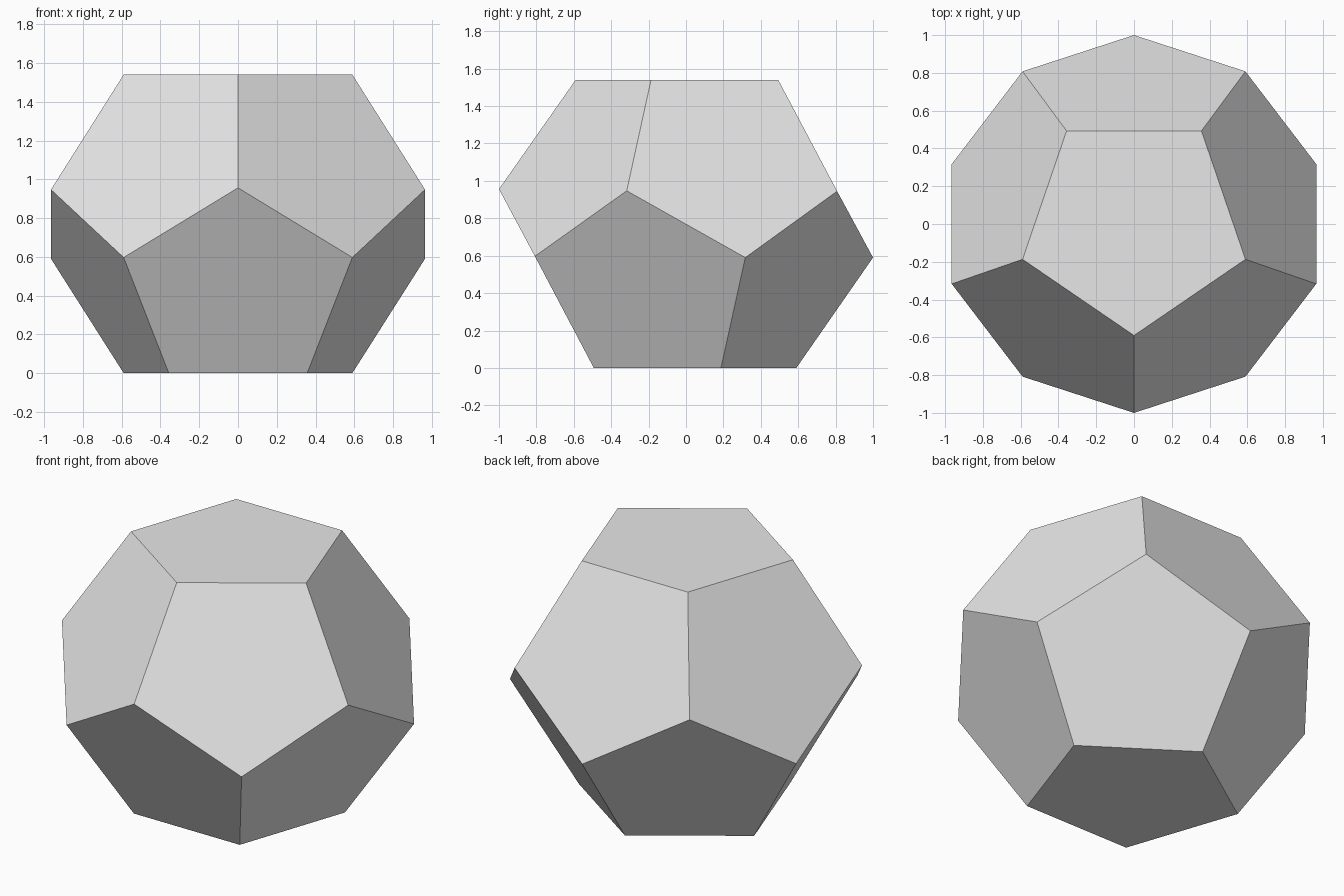
import bpy
import bmesh

cube = bpy.data.objects.get("Cube")
if cube:
    bpy.data.objects.remove(cube, do_unlink=True)

# Half outlines of the cap and the belt: tip, side corner, far corner
CAP = [(0, -0.59), (0.59, -0.187), (0.357, 0.493)]
BELT = [(0, -1), (0.965, -0.317), (0.59, 0.808)]


def ring(bm, half, heights, turned=False):
    """Mirror a half outline into five corners; a turned ring is rotated half a turn."""
    tip, side, far = [(x, y, z) for (x, y), z in zip(half, heights)]
    points = [tip, side, far] + [(-x, y, z) for x, y, z in (far, side)]
    if turned:
        points = [(-x, -y, z) for x, y, z in points]
        points = points[3:] + points[:3]
    return [bm.verts.new(p) for p in points]


# Four rings of corners, from the top cap down to the base
bm = bmesh.new()
top = ring(bm, CAP, [1.54] * 3)
upper = ring(bm, BELT, [0.956, 0.947, 0.945])
lower = ring(bm, BELT, [0.59, 0.59, 0.597], turned=True)
base = ring(bm, CAP, [0] * 3, turned=True)

# Twelve pentagons: two caps and two interlocking bands of five
bm.faces.new(top)
bm.faces.new(base[::-1])
for i in range(5):
    j = (i + 1) % 5
    bm.faces.new([top[i], upper[i], lower[i], upper[j], top[j]])
    bm.faces.new([upper[i], lower[i - 1], base[i - 1], base[i], lower[i]])
bm.normal_update()

mesh = bpy.data.meshes.new("dodecahedron")
bm.to_mesh(mesh)
bm.free()

# Plain grey colour
grey = bpy.data.materials.new("light_grey")
grey.use_nodes = True
color = (0.8, 0.8, 0.8, 1)
grey.diffuse_color = color
grey.node_tree.nodes["Principled BSDF"].inputs["Base Color"].default_value = color
mesh.materials.append(grey)

solid = bpy.data.objects.new("dodecahedron", mesh)
bpy.context.collection.objects.link(solid)
